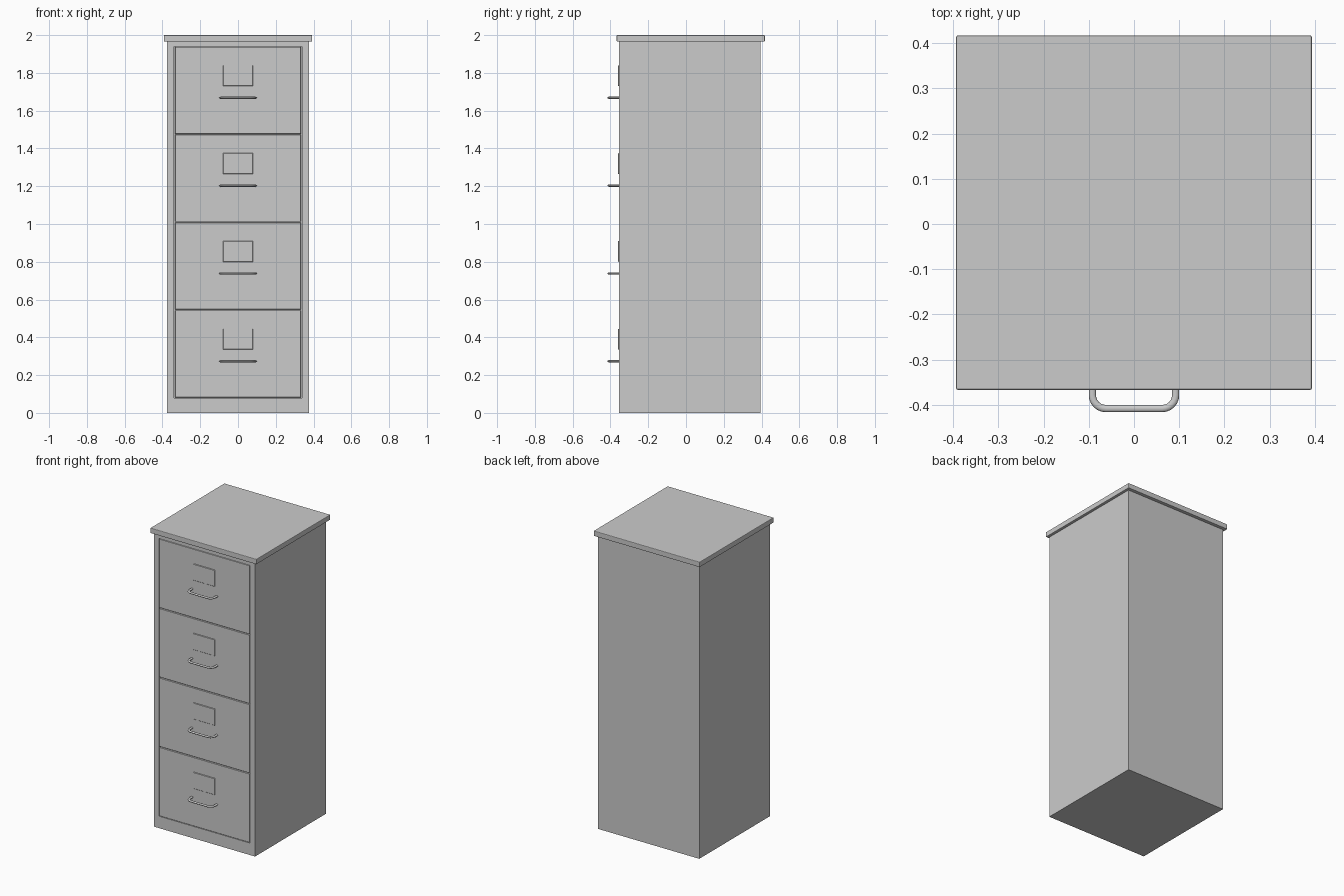
import bpy, bmesh, math
from mathutils import Vector

if "Cube" in bpy.data.objects:
    bpy.data.objects.remove(bpy.data.objects["Cube"])

FRONT, BACK = -0.355, 0.395
OPEN_X, OPEN_LOW, OPEN_HIGH = 0.338, 0.08, 1.94
PITCH = (OPEN_HIGH - OPEN_LOW) / 4
GAP = 0.004


def finish(bm, name):
    bmesh.ops.recalc_face_normals(bm, faces=bm.faces)
    mesh = bpy.data.meshes.new(name)
    bm.to_mesh(mesh)
    bm.free()
    ob = bpy.data.objects.new(name, mesh)
    bpy.context.collection.objects.link(ob)
    return ob


def box_bm(lo, hi):
    bm = bmesh.new()
    bmesh.ops.create_cube(bm, size=1)
    for v in bm.verts:
        v.co = Vector([lo[i] if v.co[i] < 0 else hi[i] for i in range(3)])
    return bm


def box(name, lo, hi, bevel=0.0, segments=2):
    ob = finish(box_bm(lo, hi), name)
    if bevel:
        mod = ob.modifiers.new("edge_rounding", 'BEVEL')
        mod.width, mod.segments = bevel, segments
    return ob


# Cabinet body with a shallow opening in the front
bm = box_bm((-0.375, FRONT, 0), (0.375, BACK, 1.967))
front = min(bm.faces, key=lambda f: f.calc_center_median().y)
bmesh.ops.inset_region(bm, faces=[front], thickness=0.03)
for v in front.verts:
    v.co.x = math.copysign(OPEN_X, v.co.x)
    v.co.z = OPEN_LOW if v.co.z < 1 else OPEN_HIGH
recess = bmesh.ops.extrude_discrete_faces(bm, faces=[front])["faces"][0]
for v in recess.verts:
    v.co.y += 0.02
finish(bm, "cabinet_body")

# Overhanging top
box("cabinet_top", (-0.393, -0.367, 1.965), (0.393, 0.417, 2.0), 0.004)


def handle(name, z):
    # U-shaped bar with rounded corners, slightly flattened
    w, y_bar, r = 0.092, -0.408, 0.03
    path = [(-w, FRONT + 0.005)]
    for i in range(7):
        a = math.pi + i * math.pi / 12
        path.append((-w + r + r * math.cos(a), y_bar + r + r * math.sin(a)))
    path += [(-x, y) for x, y in reversed(path)]
    curve = bpy.data.curves.new(name, 'CURVE')
    curve.dimensions = '3D'
    curve.bevel_depth, curve.bevel_resolution = 0.008, 2
    curve.use_fill_caps = True
    spline = curve.splines.new('POLY')
    spline.points.add(len(path) - 1)
    for p, (x, y) in zip(spline.points, path):
        p.co = (x, y, 0, 1)
        p.radius = 1
    ob = bpy.data.objects.new(name, curve)
    ob.location.z = z
    ob.scale.z = 0.75
    bpy.context.collection.objects.link(ob)
    bpy.ops.object.select_all(action='DESELECT')
    ob.select_set(True)
    bpy.context.view_layer.objects.active = ob
    bpy.ops.object.convert(target='MESH')
    bpy.ops.object.shade_smooth_by_angle(angle=math.radians(50))


# Four drawers, each with a label plate and a handle
for i in range(4):
    z = OPEN_LOW + i * PITCH
    n = i + 1
    box(f"drawer_front_{n}", (-OPEN_X + GAP, FRONT, z + GAP / 2),
        (OPEN_X - GAP, FRONT + 0.022, z + PITCH - GAP / 2), 0.002, 1)
    box(f"label_plate_{n}", (-0.08, FRONT - 0.005, z + 0.255),
        (0.08, FRONT + 0.003, z + 0.365), 0.002, 1)
    handle(f"drawer_handle_{n}", z + 0.193)
